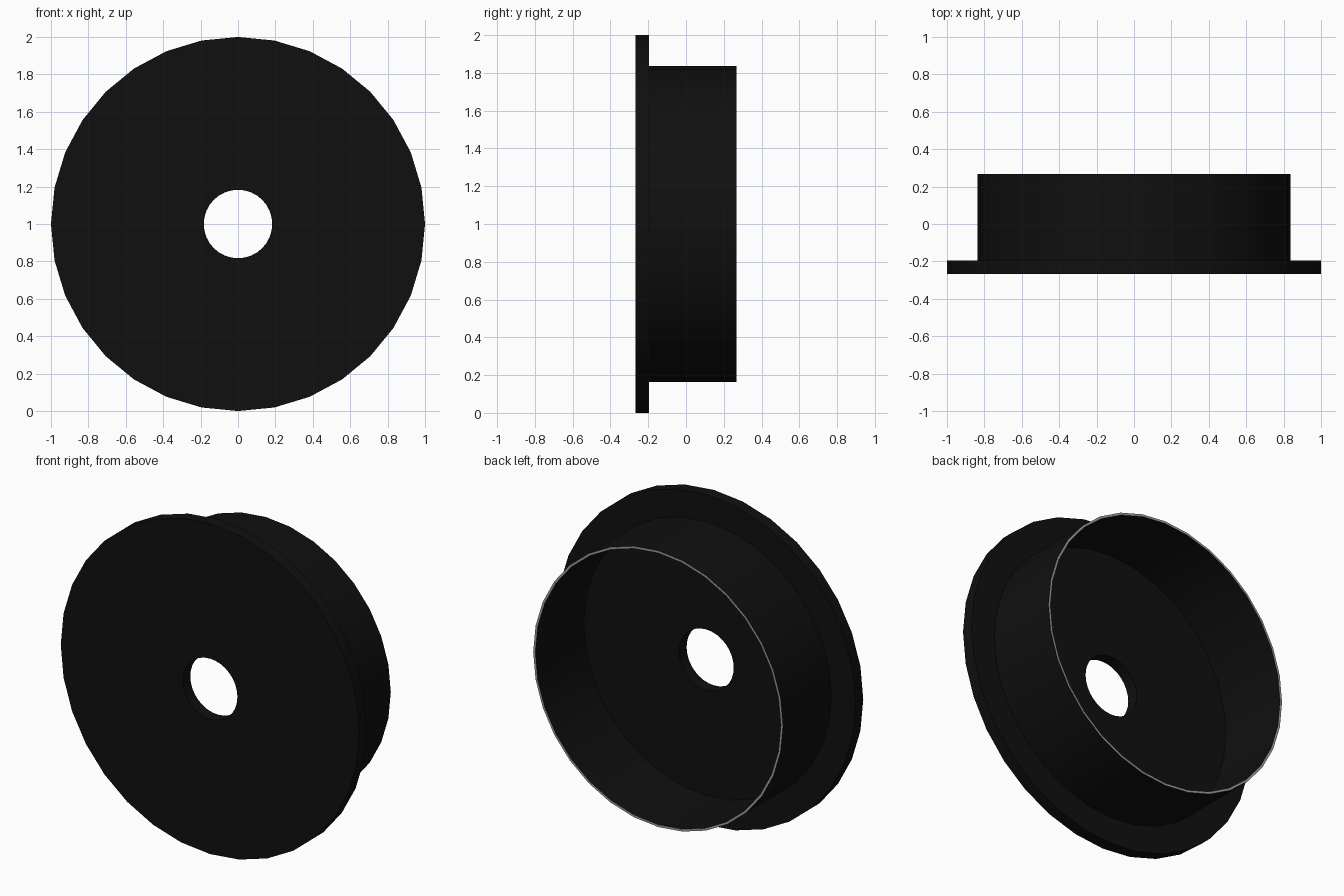
import bpy, bmesh, math
from mathutils import Vector

if "Cube" in bpy.data.objects:
    bpy.data.objects.remove(bpy.data.objects["Cube"])

SIDES = 32
FRONT, STEP, BACK = -0.267, -0.195, 0.267
R_HOLE, R_IN, R_OUT, R_FLANGE = 0.183, 0.822, 0.836, 1.0


def material(name, v):
    m = bpy.data.materials.new(name)
    m.diffuse_color = (v, v, v, 1)
    m.use_nodes = True
    m.node_tree.nodes["Principled BSDF"].inputs["Base Color"].default_value = m.diffuse_color
    return m


def lathe(name, profile, mats, rim_segment):
    """Revolve a closed (radius, y) profile around the y axis at z = 1."""
    bm = bmesh.new()
    rings = []
    for i in range(SIDES):
        a = 2 * math.pi * i / SIDES
        rings.append([bm.verts.new(Vector((r * math.cos(a), y, 1 + r * math.sin(a))))
                      for r, y in profile])
    n = len(profile)
    for i in range(SIDES):
        a, b = rings[i], rings[(i + 1) % SIDES]
        for j in range(n):
            k = (j + 1) % n
            f = bm.faces.new((a[j], a[k], b[k], b[j]))
            f.material_index = 1 if j == rim_segment else 0
    bmesh.ops.recalc_face_normals(bm, faces=bm.faces)
    me = bpy.data.meshes.new(name)
    bm.to_mesh(me)
    bm.free()
    for m in mats:
        me.materials.append(m)
    ob = bpy.data.objects.new(name, me)
    bpy.context.collection.objects.link(ob)
    bpy.context.view_layer.objects.active = ob
    ob.select_set(True)
    bpy.ops.object.shade_smooth_by_angle(angle=math.radians(30))
    return ob


# Flanged drum: front disc with centre hole, thin wall open at the back, grey rim edge
lathe("flanged_drum",
      [(R_HOLE, FRONT), (R_FLANGE, FRONT), (R_FLANGE, STEP), (R_OUT, STEP),
       (R_OUT, BACK), (R_IN, BACK), (R_IN, STEP), (R_HOLE, STEP)],
      [material("black", 0.005), material("rim_grey", 0.35)], 4)
